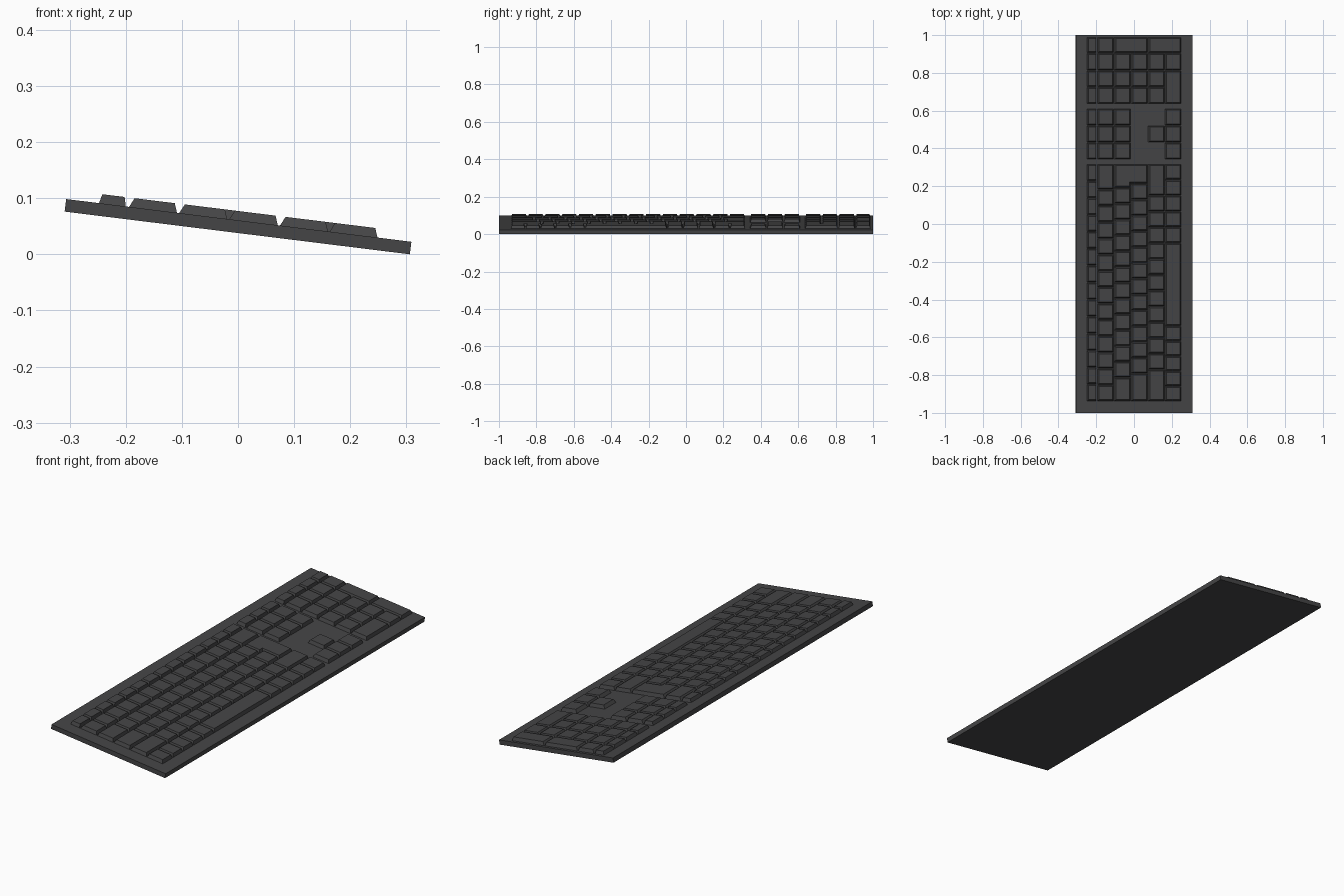
import bpy, bmesh, math
from mathutils import Matrix

if "Cube" in bpy.data.objects:
    bpy.data.objects.remove(bpy.data.objects["Cube"])

TILT = math.radians(7.05)
HALF_W, THICK, KEY_H = 0.31, 0.0225, 0.0165
GAP = 0.002                      # half of the gap between neighbouring keys
LIFT = HALF_W * math.sin(TILT) + THICK * math.cos(TILT)
PLACE = Matrix.Translation((0.0014, 0, LIFT)) @ Matrix.Rotation(TILT, 4, 'Y')

mat = bpy.data.materials.new("charcoal_grey")
mat.diffuse_color = (0.06, 0.06, 0.062, 1)
mat.use_nodes = True
mat.node_tree.nodes["Principled BSDF"].inputs["Base Color"].default_value = mat.diffuse_color

# Six key rows, back (-x) to front (+x), measured along the sloped plate
ROWS = [(-.251, -.203), (-.197, -.111), (-.107, -.021),
        (-.017, .070), (.074, .160), (.163, .249)]


def finish(name, bm):
    bmesh.ops.recalc_face_normals(bm, faces=bm.faces)
    bm.transform(PLACE)
    me = bpy.data.meshes.new(name)
    bm.to_mesh(me)
    bm.free()
    me.materials.append(mat)
    ob = bpy.data.objects.new(name, me)
    bpy.context.collection.objects.link(ob)


def loft(bm, low, high, z0, z1):
    """Solid between two matching outlines."""
    a = [bm.verts.new((x, y, z0)) for x, y in low]
    b = [bm.verts.new((x, y, z1)) for x, y in high]
    n = len(a)
    bm.faces.new(a)
    bm.faces.new(b)
    for i in range(n):
        j = (i + 1) % n
        bm.faces.new((a[i], a[j], b[j], b[i]))


def rect(x0, x1, y0, y1):
    return [(x0, y0), (x1, y0), (x1, y1), (x0, y1)]


def key(bm, r0, r1, y0, y1):
    """Tapered key covering rows r0..r1 and the span y0..y1."""
    x0, x1 = ROWS[r0][0], ROWS[r1][1]
    y0, y1 = y0 + GAP, y1 - GAP
    l, r = (0.004, 0.004) if r1 == 0 else (0.008, 0.006)
    loft(bm, rect(x0, x1, y0, y1),
         rect(x0 + l, x1 - r, y0 + 0.006, y1 - 0.006), 0, KEY_H)


# Base plate
bm = bmesh.new()
plate = rect(-HALF_W, HALF_W, -1, 1)
loft(bm, plate, plate, -THICK, 0)
finish("base_plate", bm)

# Main block: key widths of each row in units of 1/15 of the block
Y0, Y1 = -0.938, 0.318
U = (Y1 - Y0) / 15
LAYOUT = [
    [15 / 14] * 14,
    [1.03] * 13 + [1.61],
    [1.5] + [1] * 12,
    [1.75] + [1] * 12,
    [2] + [1] * 11 + [2],
    [0.95] * 5 + [5.25] + [1] * 5,
]
for r, widths in enumerate(LAYOUT):
    bm = bmesh.new()
    y = Y0
    for w in widths:
        key(bm, r, r, y, y + w * U)
        y += w * U
    finish(f"main_keys_row_{r + 1}", bm)

# L-shaped return key over the third and fourth rows
def l_shape(l, r, d):
    xa, xm, xb = ROWS[2][0] + l, ROWS[2][1] - r, ROWS[3][1] - r
    ya, yb, yt = Y1 - 1.5 * U + GAP + d, Y1 - 1.25 * U + GAP + d, Y1 - GAP - d
    return [(xa, ya), (xm, ya), (xm, yb), (xb, yb), (xb, yt), (xa, yt)]

bm = bmesh.new()
loft(bm, l_shape(0, 0, 0), l_shape(0.008, 0.006, 0.006), 0, KEY_H)
finish("return_key", bm)

# Navigation keys and arrow keys
NAV = [.341, .431, .521, .611]
bm = bmesh.new()
for r in range(3):
    for c in range(3):
        key(bm, r, r, NAV[c], NAV[c + 1])
finish("navigation_keys", bm)
bm = bmesh.new()
key(bm, 4, 4, NAV[1], NAV[2])
for c in range(3):
    key(bm, 5, 5, NAV[c], NAV[c + 1])
finish("arrow_keys", bm)

# Number pad with one wide key and two tall keys
PAD = [.635, .725, .813, .905, .989]
bm = bmesh.new()
for r in range(5):
    for c in range(4 if r < 2 else 3):
        key(bm, r, r, PAD[c], PAD[c + 1])
key(bm, 5, 5, PAD[0], PAD[2])
key(bm, 5, 5, PAD[2], PAD[3])
key(bm, 2, 3, PAD[3], PAD[4])
key(bm, 4, 5, PAD[3], PAD[4])
finish("number_pad_keys", bm)
